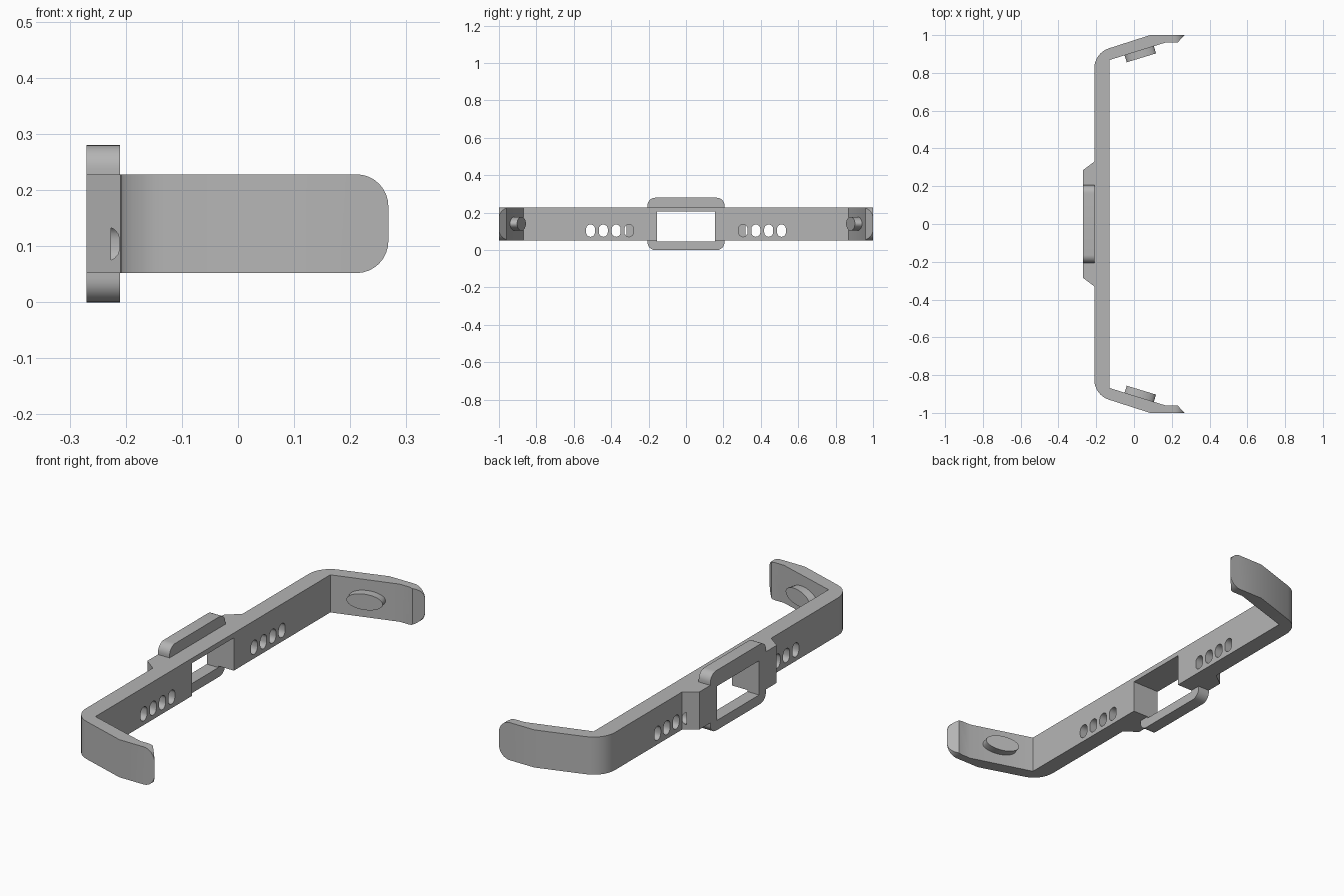
import bpy, bmesh, math
from mathutils import Matrix, Vector

cube = bpy.data.objects.get("Cube")
if cube:
    bpy.data.objects.remove(cube, do_unlink=True)

GREY = bpy.data.materials.new("matte grey")
GREY.use_nodes = True
GREY.diffuse_color = (0.46, 0.46, 0.46, 1)
GREY.node_tree.nodes["Principled BSDF"].inputs["Base Color"].default_value = GREY.diffuse_color

X, Y, Z = Vector((1, 0, 0)), Vector((0, 1, 0)), Vector((0, 0, 1))


def arc(cx, cy, rx, ry, start, end, steps=8):
    angles = [math.radians(start + (end - start) * i / steps) for i in range(steps + 1)]
    return [(cx + rx * math.cos(a), cy + ry * math.sin(a)) for a in angles]


def add_prism(bm, points, u, v, w, low, high):
    """Extrude a 2D profile in the u, v plane along w."""
    base = bm.faces.new([bm.verts.new(u * a + v * b + w * low) for a, b in points])
    result = bmesh.ops.extrude_face_region(bm, geom=[base])
    top = [e for e in result["geom"] if isinstance(e, bmesh.types.BMVert)]
    bmesh.ops.translate(bm, verts=top, vec=w * (high - low))


def make(name, prisms):
    bm = bmesh.new()
    for prism in prisms:
        add_prism(bm, *prism)
    bmesh.ops.recalc_face_normals(bm, faces=bm.faces)
    mesh = bpy.data.meshes.new(name)
    bm.to_mesh(mesh)
    bm.free()
    mesh.materials.append(GREY)
    obj = bpy.data.objects.new(name, mesh)
    bpy.context.collection.objects.link(obj)
    return obj


def activate(obj):
    bpy.ops.object.select_all(action="DESELECT")
    obj.select_set(True)
    bpy.context.view_layer.objects.active = obj


def cut(obj, cutter, operation):
    cutter.hide_render = True
    mod = obj.modifiers.new("cut", "BOOLEAN")
    mod.object, mod.operation, mod.solver = cutter, operation, "EXACT"
    activate(obj)
    bpy.ops.object.modifier_apply(modifier=mod.name)
    bpy.data.objects.remove(cutter, do_unlink=True)


def smooth(obj):
    activate(obj)
    bpy.ops.object.shade_smooth_by_angle(angle=math.radians(30))


BOTTOM, TOP = 0.052, 0.228
BACK, INNER, TIP = -0.27, -0.13, 0.268
WIN_Y, WIN_LOW, WIN_HIGH = 0.155, 0.045, 0.205

# Band with flared middle and bent arms, traced over one half then mirrored
outer = [(BACK, 0.285), (-0.21, 0.33)] + arc(-0.1, 0.825, 0.11, 0.11, 180, 106.5)
outer += [(0.085, 1), (TIP, 1), (0.23, 0.96), (0.165, 0.96), (INNER, 0.868)]
outline = outer + [(x, -y) for x, y in reversed(outer)]
band = make("band", [(outline, X, Y, Z, 0.02, 0.26)])

# Rounded arm tips
r = 0.057
slab = [(-0.4, TOP), (-0.4, BOTTOM)]
slab += arc(TIP - r, BOTTOM + r, r, r, -90, 0) + arc(TIP - r, TOP - r, r, r, 0, 90)
cut(band, make("tip_cutter", [(slab, X, Z, Y, -1.2, 1.2)]), "INTERSECT")

# Central window, and a row of slots on each side
window = [(-WIN_Y, WIN_LOW), (WIN_Y, WIN_LOW), (WIN_Y, WIN_HIGH), (-WIN_Y, WIN_HIGH)]
cut(band, make("window_cutter", [(window, Y, Z, X, -0.4, 0)]), "DIFFERENCE")
slots = []
for side in (-1, 1):
    for i in range(4):
        y = side * (0.305 + 0.0685 * i)
        shape = arc(y, 0.113, 0.024, 0.024, 0, 180) + arc(y, 0.095, 0.024, 0.024, 180, 360)
        slots.append((shape, Y, Z, X, -0.226, -0.05))
cut(band, make("slot_cutter", slots), "DIFFERENCE")
smooth(band)

# Rails above and below the window
w, r = 0.206, 0.042
upper = [(-w, TOP), (w, TOP)] + arc(w - r, 0.28 - r, r, r, 0, 90) + arc(r - w, 0.28 - r, r, r, 90, 180)
lower = [(w, BOTTOM), (WIN_Y, BOTTOM), (WIN_Y, WIN_LOW), (-WIN_Y, WIN_LOW), (-WIN_Y, BOTTOM), (-w, BOTTOM)]
lower += arc(r - w, r, r, r, 180, 270) + arc(w - r, r, r, r, 270, 360)
for name, profile in (("upper_rail", upper), ("lower_rail", lower)):
    smooth(make(name, [(profile, Y, Z, X, BACK, -0.21)]))

# Oval pads on the inner faces of the arms
slope = math.radians(16.9)
oval = arc(0, 0, 0.081, 0.037, 0, 360, 40)[:-1]
for name, side in (("left_pad", 1), ("right_pad", -1)):
    along = Vector((math.cos(slope), side * math.sin(slope), 0))
    inward = Vector((math.sin(slope), -side * math.cos(slope), 0))
    pad = make(name, [(oval, along, Z, inward, -0.01, 0.038)])
    pad.data.transform(Matrix.Translation((0.028, side * 0.916, 0.141)))
    smooth(pad)
